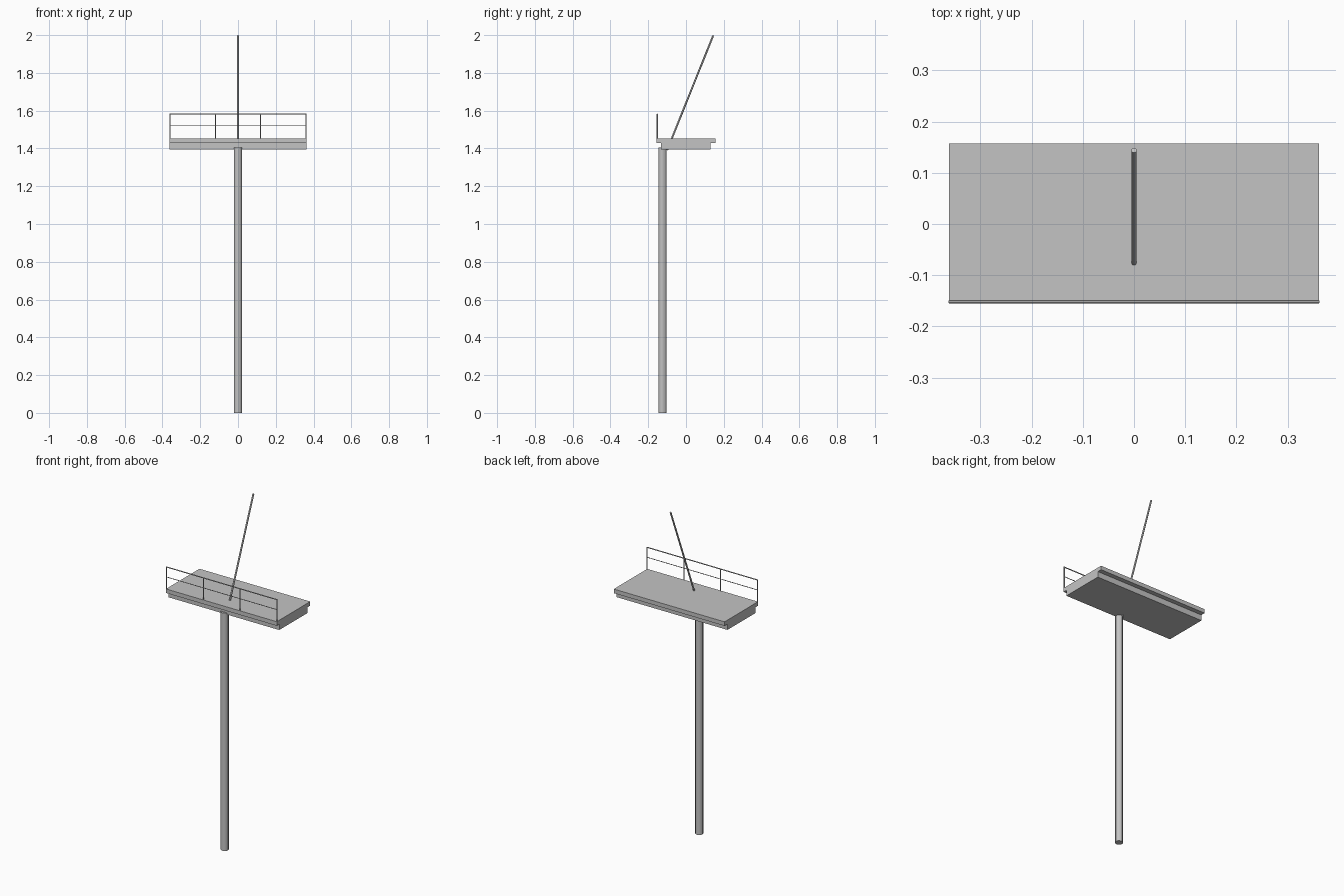
import bpy
from mathutils import Vector

if "Cube" in bpy.data.objects:
    bpy.data.objects.remove(bpy.data.objects["Cube"])

grey = bpy.data.materials.new("plain_grey")
grey.use_nodes = True
colour = (0.55, 0.55, 0.55, 1)
grey.diffuse_color = colour
grey.node_tree.nodes["Principled BSDF"].inputs["Base Color"].default_value = colour


def box(name, low, high):
    """Box between two opposite corners."""
    low, high = Vector(low), Vector(high)
    bpy.ops.mesh.primitive_cube_add(size=1, location=(low + high) / 2)
    ob = bpy.context.object
    ob.name = name
    ob.scale = high - low
    bpy.ops.object.transform_apply(location=False, rotation=False, scale=True)
    ob.data.materials.append(grey)
    return ob


def tube(name, start, end, radius, sides):
    """Cylinder running from start to end."""
    start, end = Vector(start), Vector(end)
    axis = end - start
    bpy.ops.mesh.primitive_cylinder_add(vertices=sides, radius=radius, depth=axis.length,
                                        location=(start + end) / 2)
    ob = bpy.context.object
    ob.name = name
    ob.rotation_euler = axis.to_track_quat('Z', 'Y').to_euler()
    ob.data.materials.append(grey)
    bpy.ops.object.shade_smooth_by_angle()
    return ob


HALF = 0.362
FRONT, BACK = -0.155, 0.157
DECK_TOP, RAIL_TOP = 1.453, 1.585

# Ground post and leaning mast, which pokes just through the platform
tube("support_post", (0, -0.124, 0), (0, -0.124, 1.405), 0.022, 12)
tube("leaning_mast", (0, -0.1, 1.391), (0, 0.144, 1.998), 0.005, 12)

# Stepped platform
box("deck_slab", (-HALF, FRONT, 1.429), (HALF, BACK, DECK_TOP))
box("deck_base", (-HALF, -0.132, 1.395), (HALF, 0.13, 1.429))

# Front guard rail
rail_y = FRONT + 0.003
for i in range(4):
    x = -0.36 + 0.24 * i
    tube("rail_upright", (x, rail_y, DECK_TOP), (x, rail_y, RAIL_TOP - 0.003), 0.003, 8)
for name, z, radius in (("top_rail", RAIL_TOP - 0.003, 0.003), ("middle_rail", 1.523, 0.002)):
    tube(name, (-HALF, rail_y, z), (HALF, rail_y, z), radius, 8)
